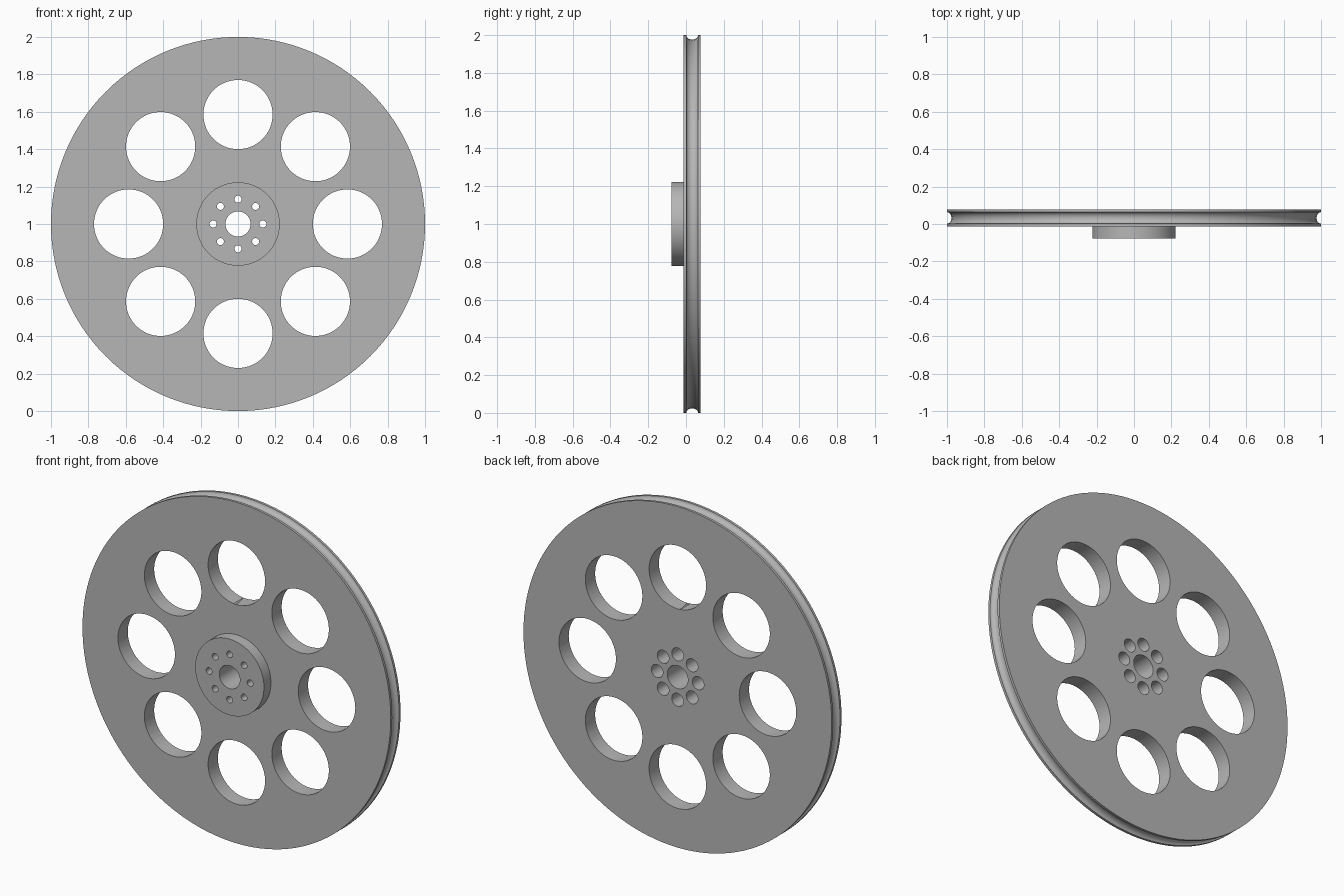
import bpy, bmesh, math
from mathutils import Matrix, Vector

cube = bpy.data.objects.get("Cube")
if cube:
    bpy.data.objects.remove(cube, do_unlink=True)

# Overall dimensions
RIM, HUB, BORE = 1.0, 0.223, 0.067
FRONT, STEP, BACK = -0.078, -0.013, 0.078
CENTRE = Vector((0, 0, 1))

grey = bpy.data.materials.new("plain_grey")
grey.use_nodes = True
colour = (0.47, 0.47, 0.47, 1)
grey.diffuse_color = colour
grey.node_tree.nodes["Principled BSDF"].inputs["Base Color"].default_value = colour


def make_object(name, bm):
    bmesh.ops.recalc_face_normals(bm, faces=bm.faces)
    mesh = bpy.data.meshes.new(name)
    bm.to_mesh(mesh)
    bm.free()
    mesh.materials.append(grey)
    obj = bpy.data.objects.new(name, mesh)
    bpy.context.collection.objects.link(obj)
    return obj


def lathe(name, profile, steps=128):
    """Spin a closed (radius, y) profile around the axle."""
    bm = bmesh.new()
    rings = []
    for i in range(steps):
        a = math.tau * i / steps
        rings.append([bm.verts.new(CENTRE + Vector((r * math.cos(a), y, r * math.sin(a))))
                      for r, y in profile])
    n = len(profile)
    for i, ring in enumerate(rings):
        following = rings[(i + 1) % steps]
        for j in range(n):
            k = (j + 1) % n
            bm.faces.new((ring[j], ring[k], following[k], following[j]))
    return make_object(name, bm)


def drill_ring(target, orbit, radius, segments, count=8):
    """Cut a ring of round holes right through the target."""
    bm = bmesh.new()
    turn = Matrix.Rotation(math.pi / 2, 4, "X")
    for i in range(count):
        a = math.tau * i / count
        place = CENTRE + Vector((orbit * math.cos(a), 0, orbit * math.sin(a)))
        bmesh.ops.create_cone(bm, cap_ends=True, segments=segments, radius1=radius,
                              radius2=radius, depth=0.5,
                              matrix=Matrix.Translation(place) @ turn)
    cutter = make_object("hole_cutter", bm)
    cutter.hide_render = True
    mod = target.modifiers.new("holes", "BOOLEAN")
    mod.operation, mod.solver, mod.object = "DIFFERENCE", "EXACT", cutter
    bpy.context.view_layer.objects.active = target
    bpy.ops.object.modifier_apply(modifier=mod.name)
    bpy.data.objects.remove(cutter, do_unlink=True)


# Disc with a rounded belt groove in its rim
middle, half_width, depth = (STEP + BACK) / 2, 0.031, 0.024
groove = [(RIM - depth * math.sin(math.pi * i / 12),
           middle - half_width * math.cos(math.pi * i / 12)) for i in range(13)]
disc = lathe("grooved_disc", [(BORE, STEP), (RIM, STEP), *groove, (RIM, BACK), (BORE, BACK)])
drill_ring(disc, 0.585, 0.185, 64)   # lightening holes
drill_ring(disc, 0.133, 0.038, 32)   # screw head recesses

# Raised hub on the front
hub = lathe("hub", [(BORE, FRONT), (HUB, FRONT), (HUB, STEP), (BORE, STEP)])
drill_ring(hub, 0.133, 0.019, 24)    # screw holes

for obj in (disc, hub):
    bpy.ops.object.select_all(action="DESELECT")
    obj.select_set(True)
    bpy.context.view_layer.objects.active = obj
    bpy.ops.object.shade_smooth_by_angle(angle=math.radians(30))
